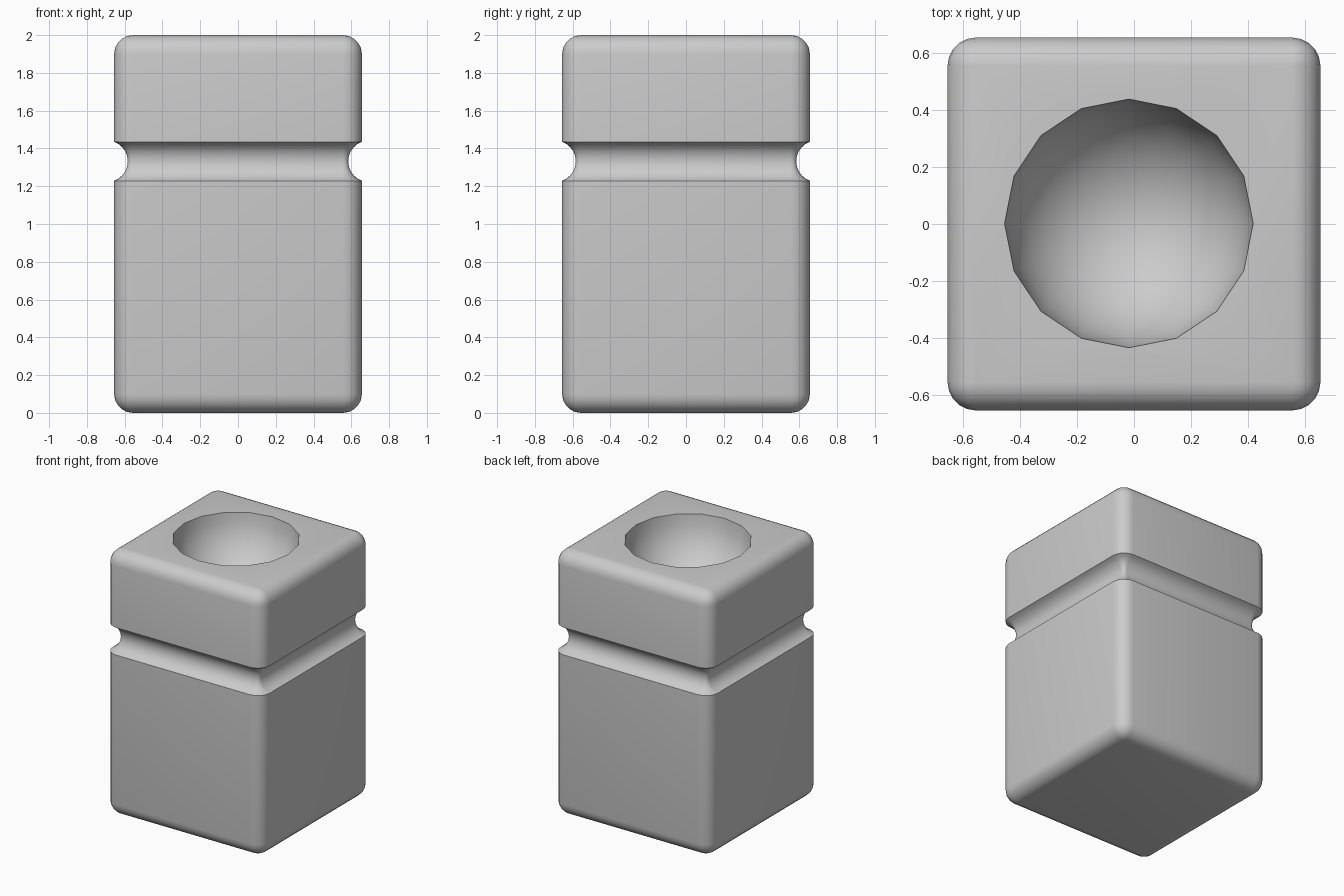
import bpy, bmesh
from math import sin, cos, pi, radians

if "Cube" in bpy.data.objects:
    bpy.data.objects.remove(bpy.data.objects["Cube"])

HALF, R, SEG = 0.656, 0.1, 5           # half width, edge radius, bevel steps
GZ, GR, GA = 1.332, 0.11, radians(70)  # groove centre height, radius, half angle


def rounded_square(bm, z, inset):
    """Ring of vertices: square with rounded corners, offset inwards."""
    r, c = R - inset, HALF - R
    ring = []
    for q in range(4):
        a0 = q * pi / 2
        sx, sy = (1, -1, -1, 1)[q], (1, 1, -1, -1)[q]
        for i in range(SEG + 1):
            a = a0 + i / SEG * pi / 2
            ring.append(bm.verts.new((sx * c + r * cos(a), sy * c + r * sin(a), z)))
    return ring


# Side profile (z, inset): bottom edge, groove, top edge
steps = [i / SEG * pi / 2 for i in range(SEG + 1)]
profile = [(R - R * cos(a), R - R * sin(a)) for a in steps]
for i in range(11):
    a = -GA + i / 10 * 2 * GA
    profile.append((GZ + GR * sin(a), GR * (cos(a) - cos(GA))))
profile += [(2 - R + R * sin(a), R - R * cos(a)) for a in steps]

# Body
bm = bmesh.new()
rings = [rounded_square(bm, z, d) for z, d in profile]
n = len(rings[0])
for lo, hi in zip(rings, rings[1:]):
    for i in range(n):
        j = (i + 1) % n
        bm.faces.new((lo[i], lo[j], hi[j], hi[i]))
bm.faces.new(rings[0][::-1])
bm.faces.new(rings[-1])
bmesh.ops.remove_doubles(bm, verts=bm.verts, dist=1e-5)
bmesh.ops.recalc_face_normals(bm, faces=bm.faces)
mesh = bpy.data.meshes.new("block_body")
bm.to_mesh(mesh)
bm.free()
body = bpy.data.objects.new("block_body", mesh)
bpy.context.collection.objects.link(body)

# Round bowl hollowed out of the top
bpy.ops.mesh.primitive_uv_sphere_add(segments=16, ring_count=16, radius=0.4375,
                                     location=(-0.018, 0.002, 2.002))
cutter = bpy.context.object
cutter.name = "bowl_cutter"
cutter.hide_render = True
mod = body.modifiers.new("bowl", 'BOOLEAN')
mod.operation, mod.solver, mod.object = 'DIFFERENCE', 'EXACT', cutter

bpy.ops.object.select_all(action='DESELECT')
body.select_set(True)
bpy.context.view_layer.objects.active = body
bpy.ops.object.modifier_apply(modifier=mod.name)
bpy.data.objects.remove(cutter)
bpy.ops.object.shade_smooth_by_angle(angle=radians(35))
